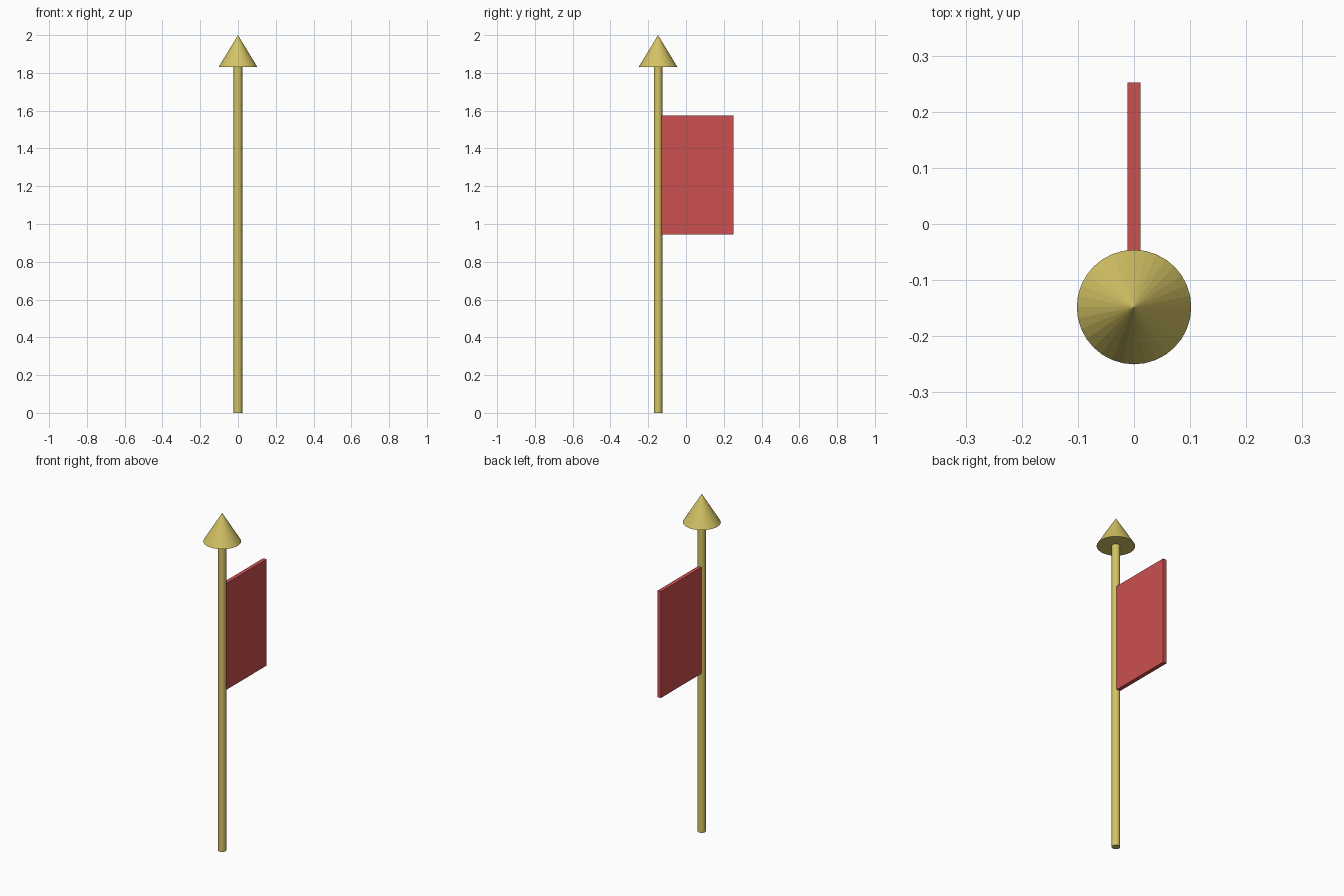
import bpy

if "Cube" in bpy.data.objects:
    bpy.data.objects.remove(bpy.data.objects["Cube"])

POLE_Y = -0.148      # pole axis
TIP_BASE = 1.832     # height where the cone tip starts


def material(name, rgb):
    mat = bpy.data.materials.new(name)
    mat.diffuse_color = (*rgb, 1.0)
    mat.use_nodes = True
    mat.node_tree.nodes["Principled BSDF"].inputs["Base Color"].default_value = mat.diffuse_color
    return mat


def finish(name, mat):
    obj = bpy.context.object
    obj.name = name
    obj.data.materials.append(mat)
    return obj


gold = material("gold", (0.66, 0.55, 0.13))
red = material("red", (0.60, 0.08, 0.08))

# Pole
bpy.ops.mesh.primitive_cylinder_add(vertices=32, radius=0.0225, depth=TIP_BASE,
                                    location=(0, POLE_Y, TIP_BASE / 2))
finish("pole", gold)
bpy.ops.object.shade_smooth_by_angle()

# Cone tip, faceted
bpy.ops.mesh.primitive_cone_add(vertices=32, radius1=0.102, radius2=0, depth=2 - TIP_BASE,
                                location=(0, POLE_Y, (2 + TIP_BASE) / 2))
finish("pole_tip", gold)

# Flag panel, starting inside the pole
y0, y1, z0, z1 = POLE_Y, 0.252, 0.945, 1.575
bpy.ops.mesh.primitive_cube_add(size=1, location=(0, (y0 + y1) / 2, (z0 + z1) / 2))
flag = finish("flag", red)
flag.scale = (0.023, y1 - y0, z1 - z0)
bpy.ops.object.transform_apply(location=False, rotation=False, scale=True)
